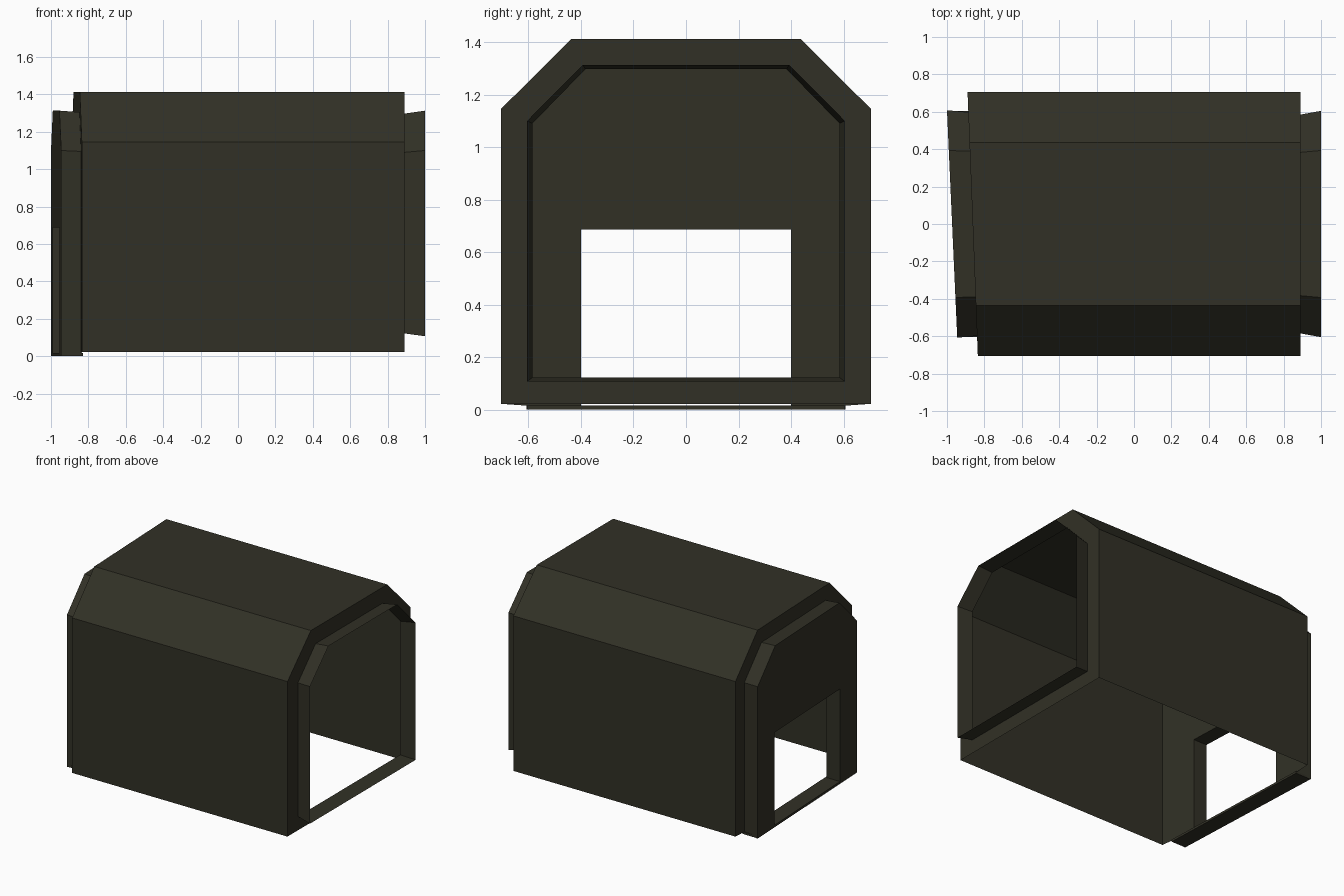
import bpy, bmesh

if "Cube" in bpy.data.objects:
    bpy.data.objects.remove(bpy.data.objects["Cube"])

mat = bpy.data.materials.new("dark olive")
mat.diffuse_color = (0.031, 0.030, 0.019, 1)
mat.use_nodes = True
mat.node_tree.nodes["Principled BSDF"].inputs["Base Color"].default_value = mat.diffuse_color


def arch(half, bottom, shoulder, top_half, top):
    """Chamfered arch outline as (y, z), from the -y foot over the top to the +y foot."""
    left = [(-half, bottom), (-half, shoulder), (-top_half, top)]
    return left + [(-y, z) for y, z in reversed(left)]


def place(profile, x_of_y):
    return [(x_of_y(y), y, z) for y, z in profile]


def loft(bm, a, b, closed):
    """Quads between two point rows."""
    n = len(a)
    for i in range(n if closed else n - 1):
        j = (i + 1) % n
        bm.faces.new([bm.verts.new(p) for p in (a[i], a[j], b[j], b[i])])


def fill(bm, pts):
    bm.faces.new([bm.verts.new(p) for p in pts])


def finish(bm, name):
    bmesh.ops.remove_doubles(bm, verts=bm.verts, dist=0.0005)
    bmesh.ops.recalc_face_normals(bm, faces=bm.faces)
    big = [f for f in bm.faces if len(f.verts) > 4]
    bmesh.ops.triangulate(bm, faces=big)
    me = bpy.data.meshes.new(name)
    bm.to_mesh(me)
    bm.free()
    me.materials.append(mat)
    ob = bpy.data.objects.new(name, me)
    bpy.context.collection.objects.link(ob)
    return ob


# Slanted planes of the door end, and straight planes of the open end
outer_plane = lambda y: -0.9725 - 0.045 * y
wall_plane = lambda y: -0.8625 - 0.039 * y
open_plane = lambda y: 0.89
rim_plane = lambda y: 1.0

body = arch(0.705, 0.022, 1.145, 0.437, 1.412)
neck = arch(0.585, 0.122, 1.09, 0.383, 1.297)
rim = arch(0.605, 0.107, 1.10, 0.393, 1.313)
collar = arch(0.608, 0.0, 1.10, 0.393, 1.313)
collar_base = arch(0.598, 0.0, 1.095, 0.389, 1.305)
door = [(0.4, 0.0), (0.4, 0.687), (-0.4, 0.687), (-0.4, 0.0)]

# Main shell, open underneath
bm = bmesh.new()
loft(bm, place(body, wall_plane), place(body, open_plane), False)
finish(bm, "body_shell")

# Open end: step inwards, then a slightly flared rim
bm = bmesh.new()
loft(bm, place(body, open_plane), place(neck, open_plane), True)
loft(bm, place(neck, open_plane), place(rim, rim_plane), True)
finish(bm, "open_end_rim")

# Door end: outer face, collar sides, door reveal and inner wall
bm = bmesh.new()
fill(bm, place(collar + door, outer_plane))
loft(bm, place(collar, outer_plane), place(collar_base, wall_plane), False)
loft(bm, place(door, outer_plane), place(door, wall_plane), False)
fill(bm, place(body + door, wall_plane))
finish(bm, "door_wall")

# Thin sill under the door wall
bm = bmesh.new()
rows = []
for z in (0.0, 0.016):
    rows.append([(outer_plane(-0.605), -0.605, z), (outer_plane(0.605), 0.605, z),
                 (wall_plane(0.605) + 0.01, 0.605, z), (wall_plane(-0.605) + 0.01, -0.605, z)])
loft(bm, rows[0], rows[1], True)
fill(bm, rows[0])
fill(bm, rows[1])
finish(bm, "door_sill")
